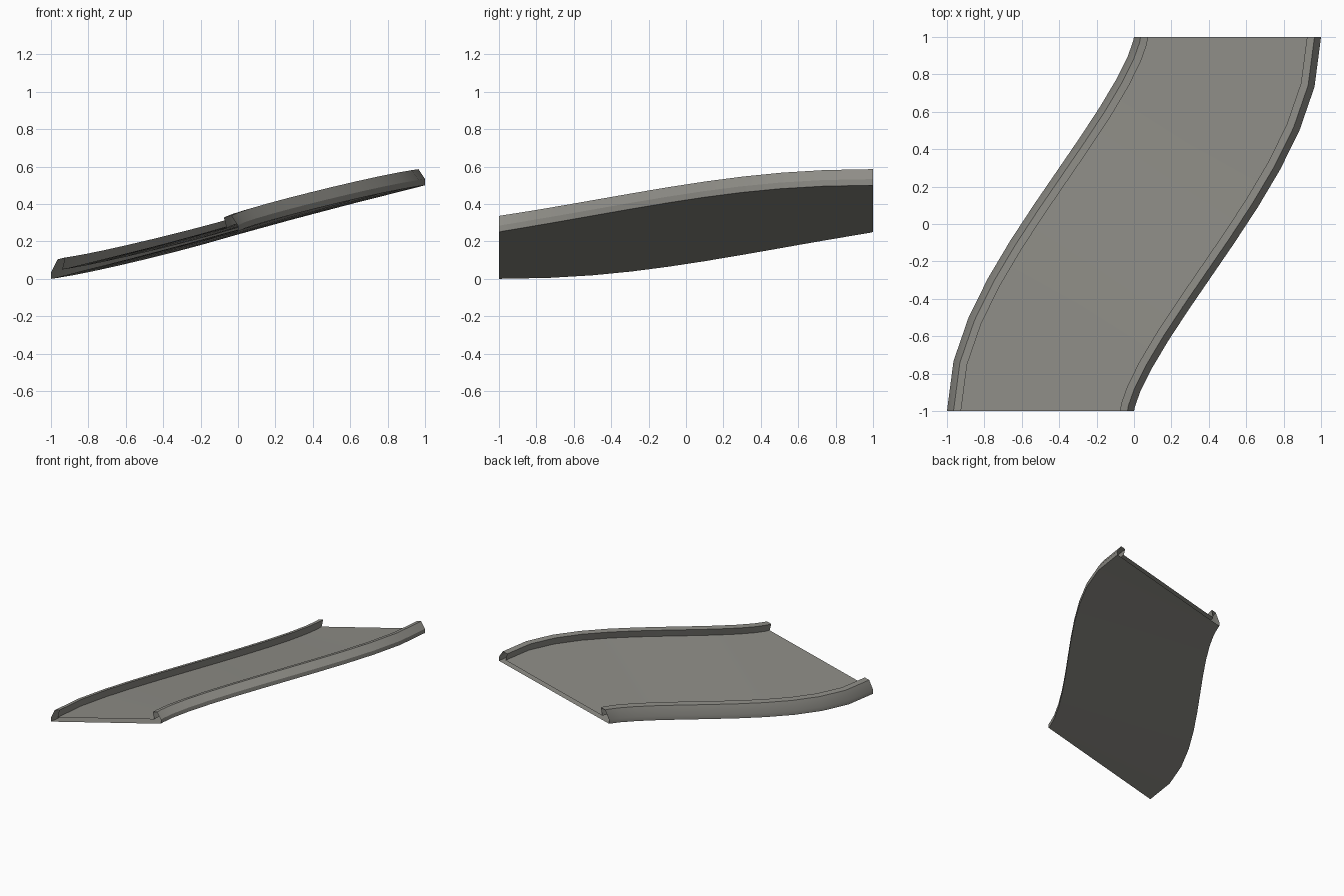
import bpy, math
from mathutils import Vector

if "Cube" in bpy.data.objects:
    bpy.data.objects.remove(bpy.data.objects["Cube"])

SEGMENTS = 12     # steps along the S-curve
HANDLE = 0.55     # curve handle length
BANK = 0.25       # sideways rise across the width, and rise along the path

concrete = bpy.data.materials.new("warm_grey")
concrete.diffuse_color = (0.27, 0.265, 0.24, 1)
concrete.use_nodes = True
concrete.node_tree.nodes["Principled BSDF"].inputs["Base Color"].default_value = concrete.diffuse_color

# Right half of the cross-section: (sideways, height), bottom to road
half = [(0.5, 0.0), (0.5, 0.033), (0.465, 0.095), (0.425, 0.095), (0.44, 0.035)]
profile = half + [(-s, h) for s, h in reversed(half)]

# Centre path: an S-shaped cubic curve climbing as it moves sideways
P = [Vector((-0.5, -1, 0)), Vector((-0.5, -1 + HANDLE, 0)),
     Vector((0.5, 1 - HANDLE, BANK)), Vector((0.5, 1, BANK))]


def path(t):
    u = 1 - t
    pos = P[0] * u**3 + P[1] * 3 * u * u * t + P[2] * 3 * u * t * t + P[3] * t**3
    tan = (P[1] - P[0]) * u * u + (P[2] - P[1]) * 2 * u * t + (P[3] - P[2]) * t * t
    return pos, Vector((tan.y, -tan.x, 0)).normalized()


# Sweep the banked section along the path, ends left open for joining tiles
verts, faces = [], []
n = len(profile)
for i in range(SEGMENTS + 1):
    pos, side = path(i / SEGMENTS)
    for s, h in profile:
        p = pos + side * s
        verts.append((p.x, p.y, pos.z + BANK * (s + 0.5) + h))
for i in range(SEGMENTS):
    for j in range(n):
        k = (j + 1) % n
        a, b = i * n, (i + 1) * n
        faces.append((a + j, b + j, b + k, a + k))

mesh = bpy.data.meshes.new("banked_track")
mesh.from_pydata(verts, [], faces)
mesh.materials.append(concrete)
track = bpy.data.objects.new("banked_track", mesh)
bpy.context.collection.objects.link(track)
bpy.context.view_layer.objects.active = track
track.select_set(True)
bpy.ops.object.shade_smooth_by_angle(angle=math.radians(30))
